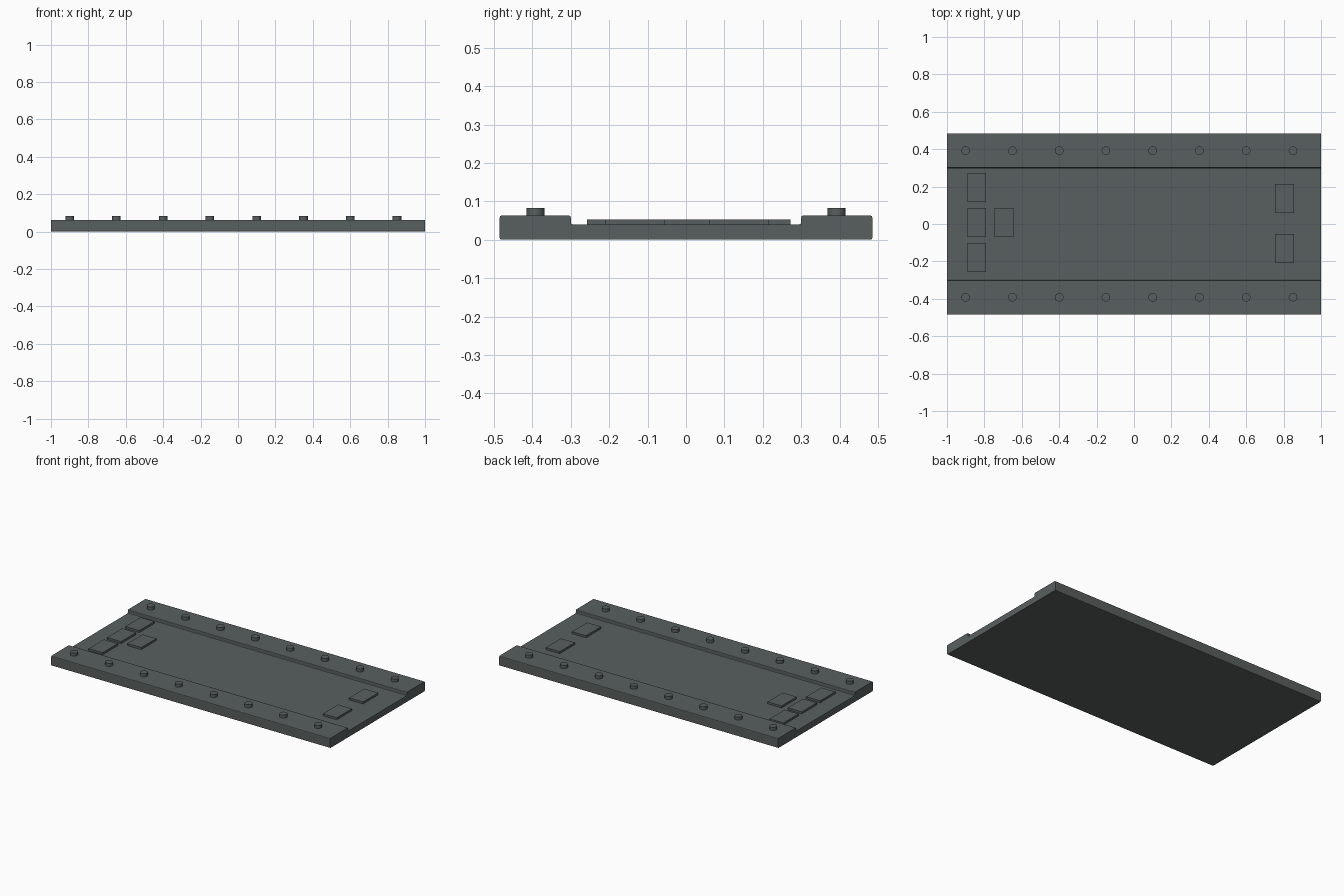
import bpy, bmesh

cube = bpy.data.objects.get("Cube")
if cube:
    bpy.data.objects.remove(cube, do_unlink=True)

# Single dark metal colour
COLOUR = (0.098, 0.115, 0.113, 1)
metal = bpy.data.materials.new("dark_grey_metal")
metal.use_nodes = True
metal.diffuse_color = COLOUR
bsdf = metal.node_tree.nodes["Principled BSDF"]
bsdf.inputs["Base Color"].default_value = COLOUR

FLOOR, RAIL, STUD, PAD = 0.04, 0.063, 0.083, 0.053
OUTER, INNER = 0.485, 0.30


def add_object(name, bm):
    bmesh.ops.recalc_face_normals(bm, faces=bm.faces)
    mesh = bpy.data.meshes.new(name)
    bm.to_mesh(mesh)
    bm.free()
    mesh.materials.append(metal)
    obj = bpy.data.objects.new(name, mesh)
    bpy.context.collection.objects.link(obj)
    return obj


# Base slab: channel cross-section extruded along x, long edges rounded
half = [(OUTER, 0), (OUTER, RAIL), (INNER, RAIL), (INNER, FLOOR)]
section = half + [(-y, z) for y, z in reversed(half)]
bm = bmesh.new()
face = bm.faces.new([bm.verts.new((-1, y, z)) for y, z in section])
ext = bmesh.ops.extrude_face_region(bm, geom=[face])
end_verts = [g for g in ext["geom"] if isinstance(g, bmesh.types.BMVert)]
bmesh.ops.translate(bm, verts=end_verts, vec=(2, 0, 0))
long_edges = [e for e in bm.edges if abs(e.verts[0].co.x - e.verts[1].co.x) > 1]
bmesh.ops.bevel(bm, geom=long_edges, offset=0.005, segments=2, profile=0.5,
                affect='EDGES')
add_object("base_slab", bm)


# Rows of round studs on both rails
def add_stud(name, x, y):
    low = RAIL - 0.01
    bpy.ops.mesh.primitive_cylinder_add(
        vertices=24, radius=0.023, depth=STUD - low, location=(x, y, (STUD + low) / 2))
    stud = bpy.context.object
    stud.name = name
    stud.data.materials.append(metal)
    bpy.ops.object.shade_smooth_by_angle()


for side, y in (("front", -0.392), ("back", 0.392)):
    for i in range(8):
        add_stud(f"{side}_stud_{i + 1}", -0.9 + 0.25 * i, y)


# Raised rectangular pads on the channel floor
def add_pad(name, x, y):
    low = FLOOR - 0.005
    bm = bmesh.new()
    bmesh.ops.create_cube(bm, size=1)
    bmesh.ops.scale(bm, verts=bm.verts, vec=(0.1, 0.155, PAD - low))
    bmesh.ops.translate(bm, verts=bm.verts, vec=(x, y, (PAD + low) / 2))
    add_object(name, bm)


pads = [(-0.84, 0.195), (-0.84, 0.008), (-0.84, -0.18), (-0.695, 0.008),
        (0.805, 0.137), (0.805, -0.132)]
for i, (x, y) in enumerate(pads):
    add_pad(f"floor_pad_{i + 1}", x, y)
